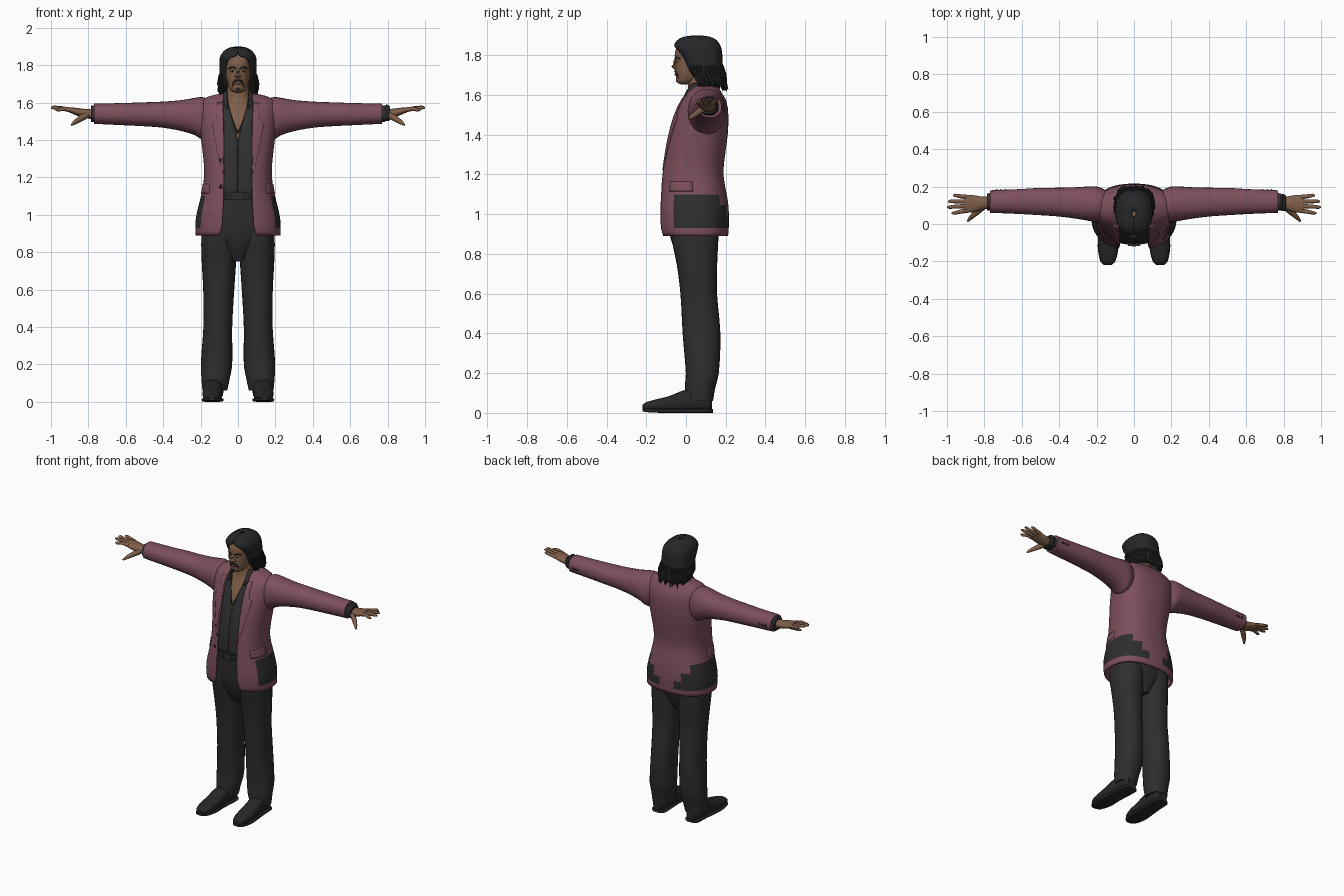
import bpy, bmesh, math, random
from mathutils import Vector

random.seed(4)


def material(name, rgb):
    m = bpy.data.materials.new(name)
    m.diffuse_color = (*rgb, 1)
    return m


MAROON = material("maroon cloth", (0.205, 0.078, 0.105))
CHARCOAL = material("charcoal cloth", (0.027, 0.027, 0.027))
SHIRT = material("dark shirt", (0.03, 0.03, 0.031))
HAIR = material("black hair", (0.019, 0.020, 0.021))
SKIN = material("skin", (0.215, 0.115, 0.066))
LIPS = material("lips", (0.15, 0.07, 0.05))
SHOE = material("black leather", (0.02, 0.02, 0.02))
EYE = material("eye white", (0.4, 0.36, 0.32))


def make(name, bm, mats, mirror=False, solid=0, closed=True, angle=40):
    if closed:
        bmesh.ops.recalc_face_normals(bm, faces=bm.faces)
    me = bpy.data.meshes.new(name)
    bm.to_mesh(me)
    bm.free()
    ob = bpy.data.objects.new(name, me)
    bpy.context.collection.objects.link(ob)
    for m in mats:
        me.materials.append(m)
    me.polygons.foreach_set("use_smooth", [True] * len(me.polygons))
    me.set_sharp_from_angle(angle=math.radians(angle))
    if solid:
        s = ob.modifiers.new("thickness", "SOLIDIFY")
        s.thickness, s.offset = abs(solid), (-1 if solid > 0 else 1)
    if mirror:
        ob.modifiers.new("mirror", "MIRROR")
    return ob


def sample(keys, u):
    """Smooth (Hermite) interpolation of key rows; column 0 is the position."""
    i = max(k for k in range(len(keys) - 1) if keys[k][0] <= u + 1e-9 or k == 0)
    a, b = keys[i], keys[i + 1]
    p, q = keys[max(i - 1, 0)], keys[min(i + 2, len(keys) - 1)]
    h = b[0] - a[0]
    s = (u - a[0]) / h
    out = [u]
    for c in range(1, len(a)):
        m0 = (b[c] - p[c]) / (b[0] - p[0]) * h
        m1 = (q[c] - a[c]) / (q[0] - a[0]) * h
        out.append((2*s**3 - 3*s*s + 1) * a[c] + (s**3 - 2*s*s + s) * m0
                   + (3*s*s - 2*s**3) * b[c] + (s**3 - s*s) * m1)
    return out


def dense(keys, k):
    us = [a[0] + (b[0] - a[0]) * j / k for a, b in zip(keys, keys[1:]) for j in range(k)]
    return [sample(keys, u) for u in us + [keys[-1][0]]]


def spow(v, e):
    return math.copysign(abs(v) ** e, v)


def bridge(bm, rows, wrap):
    n = len(rows[0])
    for a, b in zip(rows, rows[1:]):
        for j in range(n if wrap else n - 1):
            bm.faces.new((a[j], a[(j + 1) % n], b[(j + 1) % n], b[j]))


def loft(name, keys, mat, axis="z", n=2.2, seg=28, k=3, mirror=False):
    """Closed body: key = (position, centre a, centre b, radius a, radius b)."""
    bm, rows = bmesh.new(), []
    for u, ca, cb, ra, rb in dense(keys, k):
        row = []
        for j in range(seg):
            t = 2 * math.pi * j / seg
            a, b = ca + ra * spow(math.sin(t), 2 / n), cb - rb * spow(math.cos(t), 2 / n)
            row.append(bm.verts.new({"z": (a, b, u), "x": (u, a, b), "y": (a, u, b)}[axis]))
        rows.append(row)
    bridge(bm, rows, True)
    bm.faces.new(rows[0])
    bm.faces.new(rows[-1])
    return make(name, bm, [mat], mirror)


N = 2.4


def angle_at(x, w):
    return math.asin(min(max(x, 0) / w, 1) ** (N / 2))


def around(z, w, yf, yb, t, off=0):
    r = (yb - yf) / 2
    return ((w + off) * spow(math.sin(t), 2 / N), (yf + yb) / 2 - (r + off) * spow(math.cos(t), 2 / N), z)


def shell(name, keys, mats, solid, seg=72, k=2, rule=None):
    """Garment open at the front: key = (z, half width, front y, back y, half opening)."""
    bm, rows = bmesh.new(), []
    for z, w, yf, yb, o in dense(keys, k):
        t0 = angle_at(o, w)
        rows.append([bm.verts.new(around(z, w, yf, yb, t0 + (2*math.pi - 2*t0) * j / seg))
                     for j in range(seg + 1)])
    bridge(bm, rows, False)
    if rule:
        for f in bm.faces:
            f.material_index = int(rule(f.calc_center_median()))
    return make(name, bm, mats, solid=solid, closed=False)


def panel(name, keys, rows, mat, off=0.003):
    """Thin mirrored plate on a shell: row = (z, inner x, outer x)."""
    bm, grid = bmesh.new(), []
    for z, xa, xb in dense(rows, 4):
        _, w, yf, yb, _ = sample(keys, z)
        ta, tb = angle_at(xa, w), angle_at(xb, w)
        grid.append([bm.verts.new(around(z, w, yf, yb, ta + (tb - ta) * j / 8, off)) for j in range(9)])
    bridge(bm, grid, False)
    return make(name, bm, [mat], True, solid=0.006, closed=False)


def tube(name, pts, radii, mat, mirror=False, seg=10):
    pts = [Vector(p) for p in pts]
    bm, rows = bmesh.new(), []
    for i, p in enumerate(pts):
        d = pts[min(i + 1, len(pts) - 1)] - pts[max(i - 1, 0)]
        q = d.to_track_quat("Z", "Y")
        rows.append([bm.verts.new(p + q @ Vector((math.cos(6.28319*j/seg), math.sin(6.28319*j/seg), 0)) * radii[i])
                     for j in range(seg)])
    bridge(bm, rows, True)
    bm.faces.new(rows[0])
    bm.faces.new(rows[-1])
    return make(name, bm, [mat], mirror)


def ball(name, loc, size, mat, mirror=False):
    bm = bmesh.new()
    bmesh.ops.create_uvsphere(bm, u_segments=14, v_segments=8, radius=1)
    for v in bm.verts:
        v.co = Vector(loc) + Vector(c * s for c, s in zip(v.co, size))
    return make(name, bm, [mat], mirror)


# Jacket body with dark stepped patches around the lower sides and back
JACKET = [(.89, .227, -.125, .212, .10), (.93, .228, -.133, .215, .088), (.985, .225, -.136, .216, .083),
          (1.045, .212, -.135, .213, .08), (1.10, .198, -.133, .205, .078), (1.20, .181, -.127, .188, .077),
          (1.30, .185, -.113, .197, .077), (1.40, .197, -.093, .21, .077), (1.50, .205, -.063, .213, .078),
          (1.57, .207, -.03, .203, .08), (1.61, .195, .0, .18, .08), (1.635, .15, .03, .165, .075),
          (1.648, .09, .04, .15, .065)]


def patched(c):
    inner = .05 if c.z < .985 else .10 if c.z < 1.045 else .15
    return .93 < c.z < 1.10 and c.y > -.06 and (c.y < .1 or abs(c.x) > inner)


shell("jacket", JACKET, [MAROON, CHARCOAL], .012, seg=96, rule=patched)
panel("lapel", JACKET, [(1.22, .077, .08), (1.32, .077, .105), (1.45, .077, .13), (1.49, .078, .135),
                        (1.51, .078, .115), (1.60, .08, .11)], MAROON)
panel("pocket_flap", JACKET, [(1.115, .155, 9), (1.165, .15, 9)], MAROON)
for z in (1.15, 1.29):
    _, w, yf, yb, _ = sample(JACKET, z)
    ball("jacket_button", around(z, w, yf, yb, -angle_at(.092, w)), (.011, .006, .011), SHOE)

# Sleeves and cuffs
loft("sleeve", [(.14, .105, 1.52, .07, .09), (.19, .105, 1.516, .093, .113), (.23, .108, 1.525, .093, .10),
                (.30, .112, 1.53, .085, .083), (.40, .117, 1.535, .077, .07), (.50, .12, 1.537, .073, .064),
                (.62, .12, 1.538, .066, .059), (.77, .12, 1.54, .06, .054)], MAROON, "x", mirror=True)
loft("shirt_cuff", [(.74, .118, 1.54, .048, .045), (.785, .118, 1.54, .046, .043)], SHIRT, "x", mirror=True)
loft("watch", [(.785, .115, 1.542, .042, .04), (.795, .115, 1.545, .046, .045), (.812, .113, 1.542, .04, .037)],
     SHOE, "x", n=3)
for x in (.69, .712, .734):
    ball("sleeve_button", (x, .181, 1.535), (.008, .005, .008), SHOE, True)

# Shirt, collar and necklace
SHIRT_ROWS = [(1.09, .165, -.105, .17, 0), (1.2, .16, -.105, .165, 0), (1.3, .165, -.093, .17, 0),
              (1.39, .17, -.077, .18, 0), (1.5, .18, -.045, .185, .028), (1.58, .17, -.012, .17, .048),
              (1.62, .10, .008, .15, .055)]
shell("shirt", SHIRT_ROWS, [SHIRT], .004)
shell("shirt_collar", [(1.57, .098, -.03, .16, .055), (1.62, .088, -.015, .15, .06),
                       (1.66, .076, .015, .135, .06)], [SHIRT], .008, seg=40)
tube("necklace", [(.056, .015, 1.60), (.04, -.024, 1.54), (.018, -.05, 1.475), (0, -.066, 1.435)],
     [.0035] * 4, SHOE, True, 6)
for z in (1.18, 1.26, 1.34):
    ball("shirt_button", (0, sample(SHIRT_ROWS, z)[2], z), (.005, .003, .005), CHARCOAL)

# Trousers and belt
loft("trouser_leg", [(.06, .124, .07, .066, .066), (.12, .12, .07, .075, .076), (.2, .115, .082, .084, .083),
                     (.4, .108, .078, .077, .095), (.6, .103, .064, .083, .092), (.75, .102, .055, .092, .102),
                     (.88, .10, .045, .096, .118), (.96, .095, .045, .09, .118)], CHARCOAL, mirror=True)
loft("trouser_seat", [(.75, 0, .05, .04, .07), (.84, 0, .045, .13, .11), (.92, 0, .04, .185, .126),
                      (1.02, 0, .038, .175, .134), (1.11, 0, .035, .165, .137)], CHARCOAL)
loft("belt", [(1.08, 0, .035, .168, .144), (1.12, 0, .035, .168, .146)], SHOE, k=1, n=2.4, seg=40)
loft("belt_buckle", [(1.08, 0, -.109, .032, .008), (1.122, 0, -.111, .032, .008)], CHARCOAL, k=1, n=6)

# Shoes and soles
loft("shoe", [(-.218, .14, .03, .018, .012), (-.20, .14, .033, .037, .021), (-.15, .138, .038, .05, .03),
              (-.08, .136, .046, .053, .04), (-.02, .134, .058, .051, .053), (.04, .13, .066, .05, .06),
              (.11, .127, .062, .047, .056), (.132, .127, .055, .03, .04)], SHOE, "y", n=2.6, mirror=True)
loft("shoe_sole", [(-.22, .14, .014, .02, .006), (-.20, .14, .013, .04, .009), (-.12, .138, .01, .056, .01),
                   (-.04, .136, .01, .052, .01), (.04, .13, .01, .05, .01), (.12, .127, .01, .048, .01),
                   (.135, .127, .01, .03, .01)], SHOE, "y", n=5, mirror=True)

# Neck, chest and head
loft("neck_and_chest", [(1.36, 0, .05, .14, .10), (1.45, 0, .06, .14, .113), (1.5, 0, .065, .13, .102),
                        (1.57, 0, .075, .095, .082), (1.62, 0, .075, .067, .066), (1.70, 0, .07, .055, .06)], SKIN)
loft("head", [(1.652, 0, -.002, .012, .02), (1.662, 0, .0, .034, .045), (1.69, 0, .018, .052, .068),
              (1.73, 0, .04, .064, .095), (1.77, 0, .05, .07, .105), (1.81, 0, .05, .073, .106),
              (1.85, 0, .06, .07, .10), (1.88, 0, .065, .045, .065)], SKIN, n=2.1)

# Face details
tube("nose", [(0, -.046, 1.79), (0, -.058, 1.763), (0, -.063, 1.745), (0, -.052, 1.733)],
     [.006, .009, .013, .008], SKIN)
ball("nostril", (.012, -.055, 1.742), (.008, .009, .007), SKIN, True)
ball("eye", (.03, -.045, 1.768), (.013, .006, .005), EYE, True)
ball("iris", (.03, -.049, 1.768), (.006, .004, .005), HAIR, True)
tube("eyebrow", [(.012, -.054, 1.783), (.03, -.048, 1.789), (.05, -.03, 1.782)], [.004, .005, .003], HAIR, True)
ball("lips", (0, -.05, 1.703), (.021, .008, .007), LIPS)
tube("moustache", [(.002, -.056, 1.719), (.017, -.052, 1.717), (.027, -.043, 1.703), (.027, -.036, 1.682)],
     [.004, .005, .004, .003], HAIR, True, 8)
ball("goatee", (0, -.042, 1.675), (.016, .009, .012), HAIR)

# Hair cap open around the face, with loose locks along the lower edge
HAIR_ROWS = [(1.645, .086, .05, .20, .07), (1.67, .095, .035, .197, .07), (1.72, .10, .0, .188, .068),
             (1.77, .10, -.022, .184, .067), (1.81, .10, -.045, .182, .062), (1.835, .098, -.058, .178, .045),
             (1.85, .094, -.06, .172, .014), (1.875, .076, -.045, .155, 0), (1.893, .048, -.01, .12, 0),
             (1.90, .012, .04, .07, 0)]
shell("hair", HAIR_ROWS, [HAIR], .014, seg=56)
for i in range(26):
    t = .95 + (2 * math.pi - 1.9) * i / 25
    low = random.uniform(1.615, 1.65)
    pts = [around(1.75, .10, -.015, .185, t), around(1.70, .10, .012, .191, t, random.uniform(-.002, .006)),
           around(1.665, .094, .035, .195, t + .05, random.uniform(-.004, .008)),
           around(low, .088, .045, .197, t + random.uniform(-.1, .15), random.uniform(-.004, .016))]
    tube("hair_lock", pts, [.004, .011, .011, .002], HAIR, seg=7)

# Hands
loft("palm", [(.76, .115, 1.537, .032, .026), (.81, .112, 1.54, .034, .025), (.86, .108, 1.55, .046, .021),
              (.905, .108, 1.562, .044, .013)], SKIN, "x", mirror=True)
for y0, y1, x1, z1 in ((.073, .058, .975, 1.56), (.097, .09, 1.0, 1.572), (.12, .121, .995, 1.576),
                       (.143, .153, .968, 1.574)):
    tube("finger", [(.885, y0, 1.558), ((.885 + x1) / 2, (y0 + y1) / 2, 1.567), (x1 - .012, y1, z1), (x1, y1, z1)],
         [.0125, .011, .009, .004], SKIN, True)
tube("thumb", [(.81, .09, 1.533), (.845, .06, 1.512), (.875, .032, 1.492), (.89, .014, 1.48)],
     [.018, .016, .011, .005], SKIN, True)
